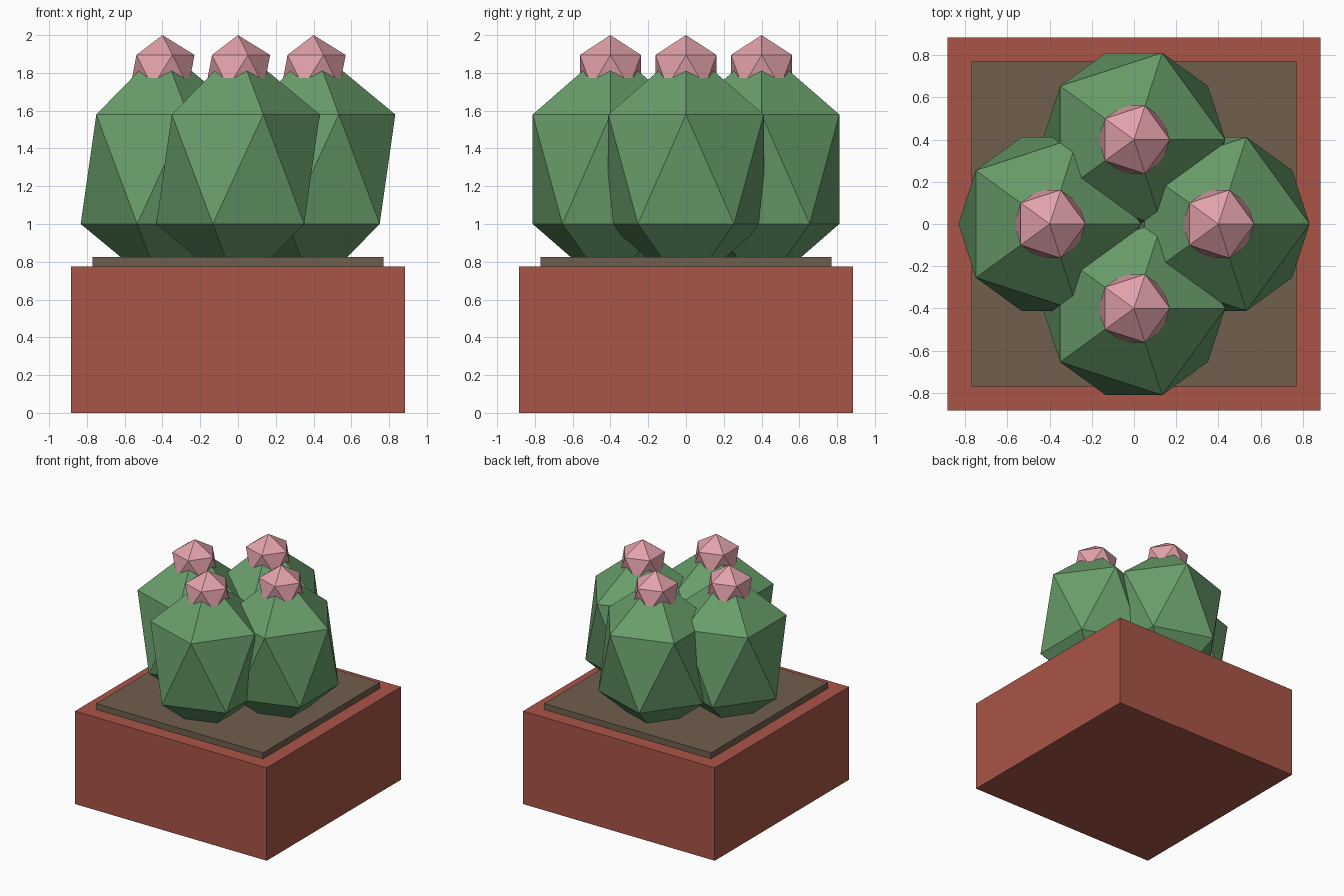
import bpy

if "Cube" in bpy.data.objects:
    bpy.data.objects.remove(bpy.data.objects["Cube"])

def material(name, color):
    m = bpy.data.materials.new(name)
    m.diffuse_color = (*color, 1)
    m.use_nodes = True
    m.node_tree.nodes["Principled BSDF"].inputs["Base Color"].default_value = m.diffuse_color
    return m

clay = material("clay", (0.40, 0.09, 0.065))
earth = material("earth", (0.16, 0.115, 0.075))
green = material("cactus_green", (0.14, 0.34, 0.145))
pink = material("petal_pink", (0.76, 0.36, 0.40))

def finish(name, mat, scale):
    o = bpy.context.object
    o.name = name
    o.scale = scale
    o.data.materials.append(mat)
    bpy.ops.object.transform_apply(location=False, rotation=False, scale=True)

def block(name, mat, half, z0, z1):
    bpy.ops.mesh.primitive_cube_add(size=1, location=(0, 0, (z0 + z1) / 2))
    finish(name, mat, (2 * half, 2 * half, z1 - z0))

def ball(name, mat, loc, r, rz):
    # subdivision 1 gives a plain 20-sided ball
    bpy.ops.mesh.primitive_ico_sphere_add(subdivisions=1, radius=1, location=loc)
    finish(name, mat, (r, r, rz))

# Square pot with a raised slab of soil
block("pot", clay, 0.885, 0, 0.775)
block("soil", earth, 0.77, 0.725, 0.825)

# Four stretched cactus bodies, each topped by a flower
spots = {"left": (-0.4, 0), "right": (0.4, 0), "front": (0, -0.4), "back": (0, 0.4)}
for side, (x, y) in spots.items():
    ball(f"cactus_{side}", green, (x, y, 1.29), 0.484, 0.648)
    ball(f"flower_{side}", pink, (x, y, 1.81), 0.19, 0.19)
